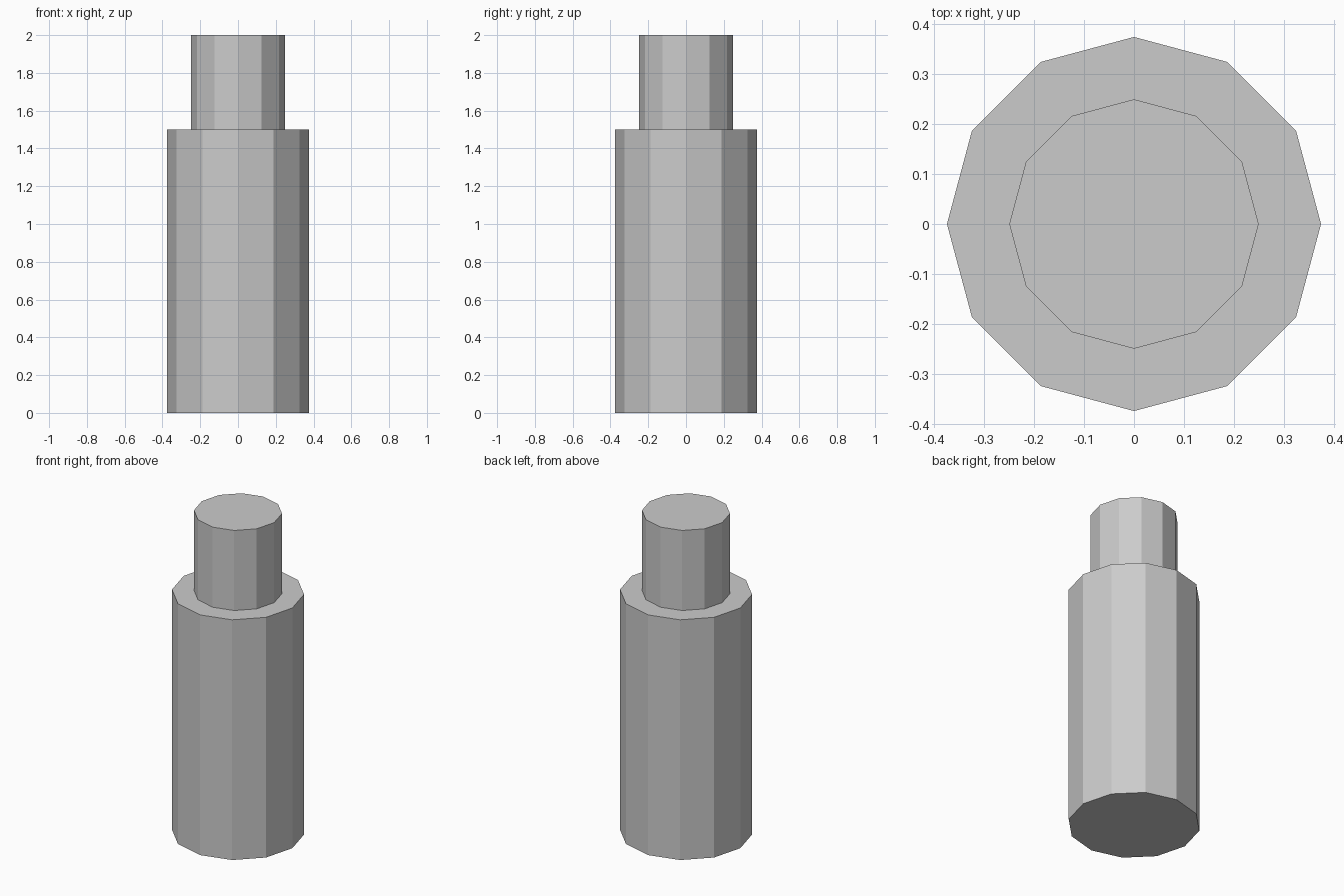
import bpy

if "Cube" in bpy.data.objects:
    bpy.data.objects.remove(bpy.data.objects["Cube"])


def cylinder(name, radius, bottom, top):
    """Flat-shaded 12-sided cylinder standing between two heights."""
    bpy.ops.mesh.primitive_cylinder_add(
        vertices=12, radius=radius, depth=top - bottom,
        location=(0, 0, (bottom + top) / 2))
    bpy.context.object.name = name


# Wide lower body
cylinder("body", 0.375, 0.0, 1.5)

# Narrow upper neck
cylinder("neck", 0.25, 1.5, 2.0)
